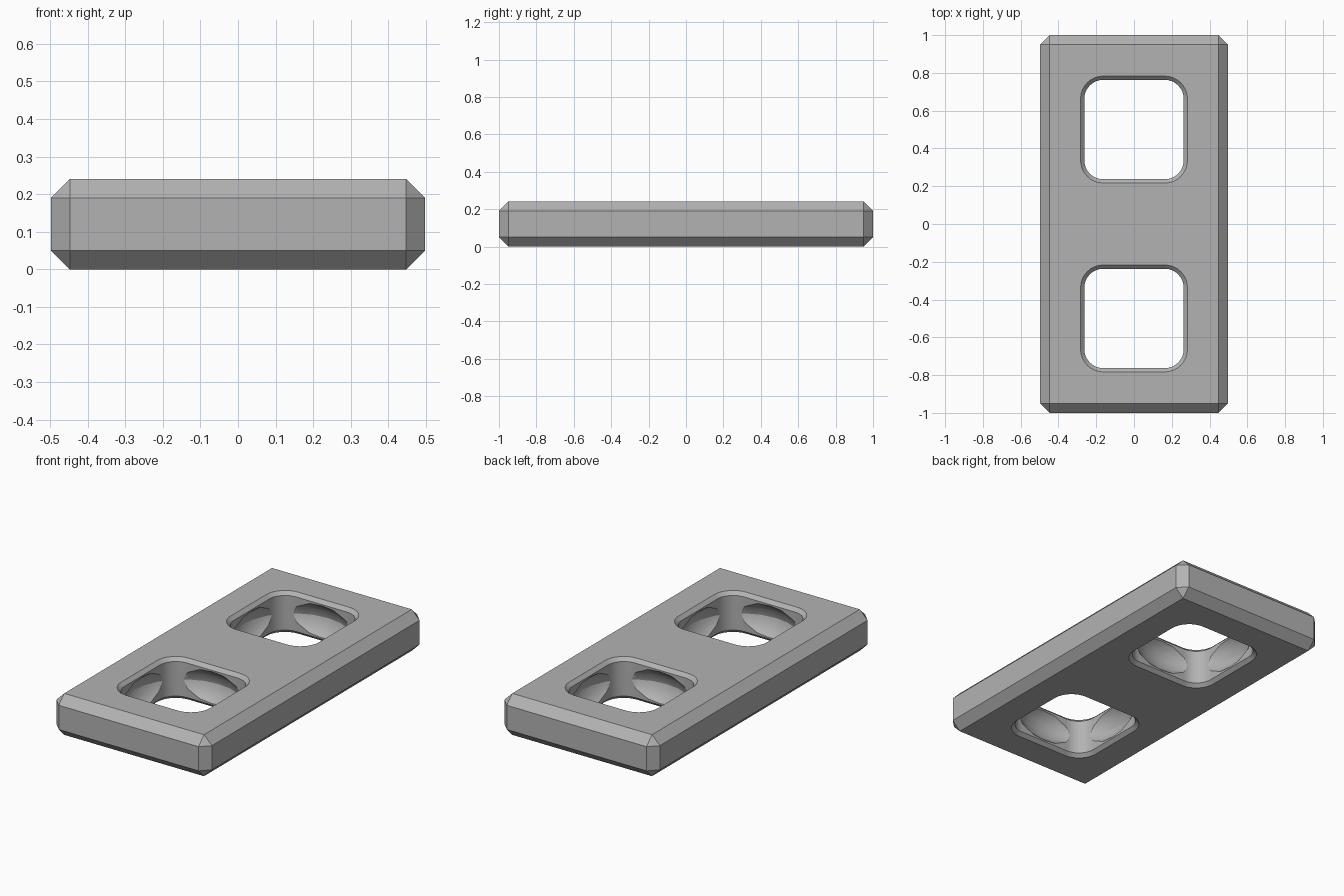
import bpy, bmesh, math

if "Cube" in bpy.data.objects:
    bpy.data.objects.remove(bpy.data.objects["Cube"])

H = 0.24          # plate thickness
WALL = 0.263      # half width of a hole
RIM = 0.283       # half width of a hole at its chamfered mouth

grey = bpy.data.materials.new("grey")
grey.diffuse_color = (0.45, 0.45, 0.45, 1)
grey.use_nodes = True
grey.node_tree.nodes["Principled BSDF"].inputs["Base Color"].default_value = grey.diffuse_color


def finish(bm, name):
    bmesh.ops.recalc_face_normals(bm, faces=bm.faces)
    mesh = bpy.data.meshes.new(name)
    bm.to_mesh(mesh)
    bm.free()
    mesh.materials.append(grey)
    ob = bpy.data.objects.new(name, mesh)
    bpy.context.collection.objects.link(ob)
    return ob


def rounded_square(half, radius, steps=8):
    pts = []
    for q, (sx, sy) in enumerate([(1, 1), (-1, 1), (-1, -1), (1, -1)]):
        for i in range(steps + 1):
            a = math.pi / 2 * (q + i / steps)
            pts.append((sx * (half - radius) + radius * math.cos(a),
                        sy * (half - radius) + radius * math.sin(a)))
    return pts


def hole_cutter(name, y):
    # rounded square shaft, flared at both mouths
    bm = bmesh.new()
    over = 0.02
    d = RIM - WALL
    sections = [(-over, RIM + over), (d, WALL), (H - d, WALL), (H + over, RIM + over)]
    rings = []
    for z, half in sections:
        radius = 0.1 + half - WALL
        rings.append([bm.verts.new((px, py + y, z)) for px, py in rounded_square(half, radius)])
    for a, b in zip(rings, rings[1:]):
        for i in range(len(a)):
            j = (i + 1) % len(a)
            bm.faces.new((a[i], a[j], b[j], b[i]))
    bm.faces.new(rings[0])
    bm.faces.new(rings[-1])
    return finish(bm, name)


def dimple_cutter(name, y):
    # flattened ball that hollows the middle of each hole wall
    bm = bmesh.new()
    bmesh.ops.create_uvsphere(bm, u_segments=24, v_segments=12, radius=1)
    for v in bm.verts:
        v.co = (v.co.x * 0.32, v.co.y * 0.32 + y, v.co.z * 0.165 + H / 2)
    return finish(bm, name)


# plate with every outer edge chamfered
bm = bmesh.new()
bmesh.ops.create_cube(bm, size=1)
for v in bm.verts:
    v.co = (v.co.x * 0.995, v.co.y * 2, (v.co.z + 0.5) * H)
bmesh.ops.bevel(bm, geom=bm.edges[:], offset=0.05, segments=1, affect='EDGES')
plate = finish(bm, "plate")

# two holes with dimpled walls
for label, y in (("front", -0.5), ("back", 0.5)):
    for cutter in (hole_cutter(label + "_hole_cutter", y),
                   dimple_cutter(label + "_dimple_cutter", y)):
        cutter.hide_render = True
        cutter.hide_set(True)
        mod = plate.modifiers.new(cutter.name, 'BOOLEAN')
        mod.object = cutter
        mod.operation = 'DIFFERENCE'
        mod.solver = 'EXACT'

# smooth the rounded hole corners, keep chamfers crisp
bpy.context.view_layer.objects.active = plate
plate.select_set(True)
for mod in list(plate.modifiers):
    bpy.ops.object.modifier_apply(modifier=mod.name)
bpy.ops.object.shade_smooth_by_angle(angle=math.radians(25))
